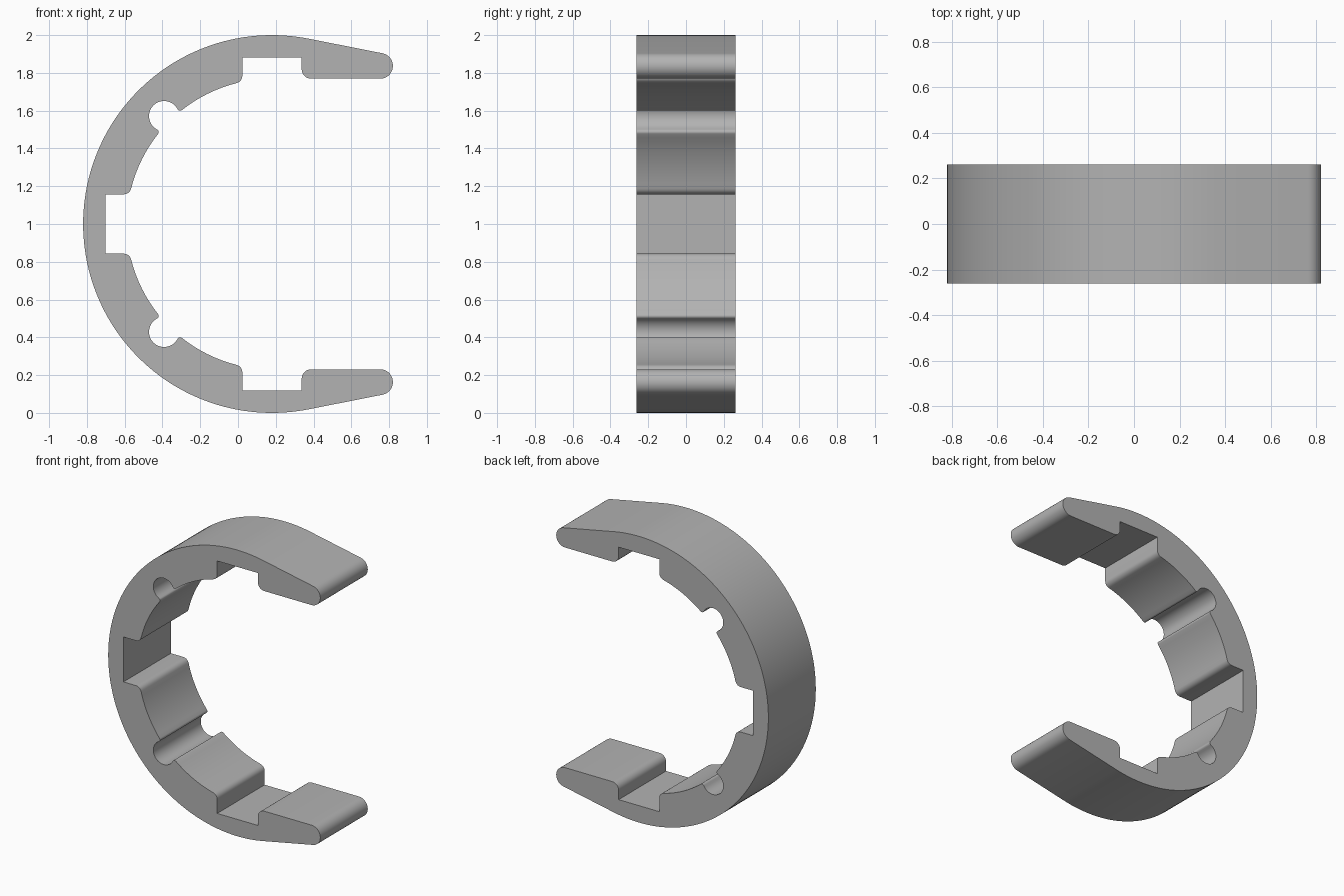
import bpy, bmesh
from math import radians, degrees, pi, sin, cos, asin, acos, atan2, hypot
from mathutils import Vector

cube = bpy.data.objects.get("Cube")
if cube:
    bpy.data.objects.remove(cube)

# Main dimensions, measured from the ring centre
CENTRE = Vector((0.18, 1.0))
OUTER, INNER = 1.0, 0.769
HALF_WIDTH = 0.262
SLOT_HALF, SLOT_DEPTH = 0.157, 0.882
SLOT_ROUND, LIP_ROUND = 0.04, 0.015
NOTCH_DIST, NOTCH_R = 0.808, 0.08
TIP, TIP_R = Vector((0.572, 0.837)), 0.068
JAW_ROUND = 0.05


def polar(r, a):
    return Vector((r * cos(a), r * sin(a)))


def arc(c, r, a0, a1, step=radians(6)):
    n = max(2, round(abs(a1 - a0) / step))
    return [c + polar(r, a0 + (a1 - a0) * i / n) for i in range(n + 1)]


def inner_eighth():
    """Half of the wall between two slots, from the slot at angle 0 to the notch at 45 degrees."""
    origin = Vector((0, 0))
    a_slot = asin((SLOT_HALF + SLOT_ROUND) / (INNER + SLOT_ROUND))
    slot_c = polar(INNER + SLOT_ROUND, a_slot)
    lip_d, reach = INNER + LIP_ROUND, NOTCH_R + LIP_ROUND
    a_lip = pi / 4 - acos((lip_d**2 + NOTCH_DIST**2 - reach**2) / (2 * lip_d * NOTCH_DIST))
    lip_c, notch_c = polar(lip_d, a_lip), polar(NOTCH_DIST, pi / 4)
    to_notch = notch_c - lip_c
    a_join = atan2(to_notch.y, to_notch.x)
    pts = [Vector((SLOT_DEPTH, SLOT_HALF))]
    pts += arc(slot_c, SLOT_ROUND, -pi / 2, a_slot - pi, radians(15))
    pts += arc(origin, INNER, a_slot, a_lip, radians(2))[1:]
    pts += arc(lip_c, LIP_ROUND, a_lip + pi, a_join + (2 * pi if a_join < 0 else 0), radians(25))[1:]
    a_start = a_join - pi
    pts += arc(notch_c, NOTCH_R, a_start, pi / 4, radians(10))[1:]
    return pts


# Upper half: outer curve, tapered jaw, slot, then the inner wall
a_tan = atan2(TIP.y, TIP.x) + acos((OUTER - TIP_R) / hypot(*TIP))
half = arc(Vector((0, 0)), OUTER, pi, a_tan, radians(2))
half += arc(TIP, TIP_R, a_tan, -pi / 2, radians(10))
half += arc(Vector((SLOT_HALF + JAW_ROUND, TIP.y - TIP_R + JAW_ROUND)),
            JAW_ROUND, -pi / 2, -pi, radians(12))
half.append(Vector((SLOT_HALF, SLOT_DEPTH)))
eighth = inner_eighth()
half += [Vector((-p.y, p.x)) for p in eighth]
half += [Vector((-p.x, p.y)) for p in reversed(eighth[:-1])]

# Mirror to the lower half, sharing the leftmost point
lower = [Vector((p.x, -p.y)) for p in reversed(half[1:])]
outline = [p + CENTRE for p in half + lower]

# Extrude the outline across the clip's width
bm = bmesh.new()
face = bm.faces.new([bm.verts.new((p.x, -HALF_WIDTH, p.y)) for p in outline])
ext = bmesh.ops.extrude_face_region(bm, geom=[face], use_keep_orig=True)
moved = [g for g in ext["geom"] if isinstance(g, bmesh.types.BMVert)]
bmesh.ops.translate(bm, vec=(0, 2 * HALF_WIDTH, 0), verts=moved)
bmesh.ops.recalc_face_normals(bm, faces=bm.faces)
mesh = bpy.data.meshes.new("open_clip_ring")
bm.to_mesh(mesh)
bm.free()

ring = bpy.data.objects.new("open_clip_ring", mesh)
bpy.context.collection.objects.link(ring)

# Plain grey finish
grey = bpy.data.materials.new("plain_grey")
grey.use_nodes = True
colour = (0.45, 0.45, 0.45, 1)
grey.diffuse_color = colour
grey.node_tree.nodes["Principled BSDF"].inputs["Base Color"].default_value = colour
mesh.materials.append(grey)

bpy.ops.object.select_all(action="DESELECT")
ring.select_set(True)
bpy.context.view_layer.objects.active = ring
bpy.ops.object.shade_smooth_by_angle(angle=radians(30))
